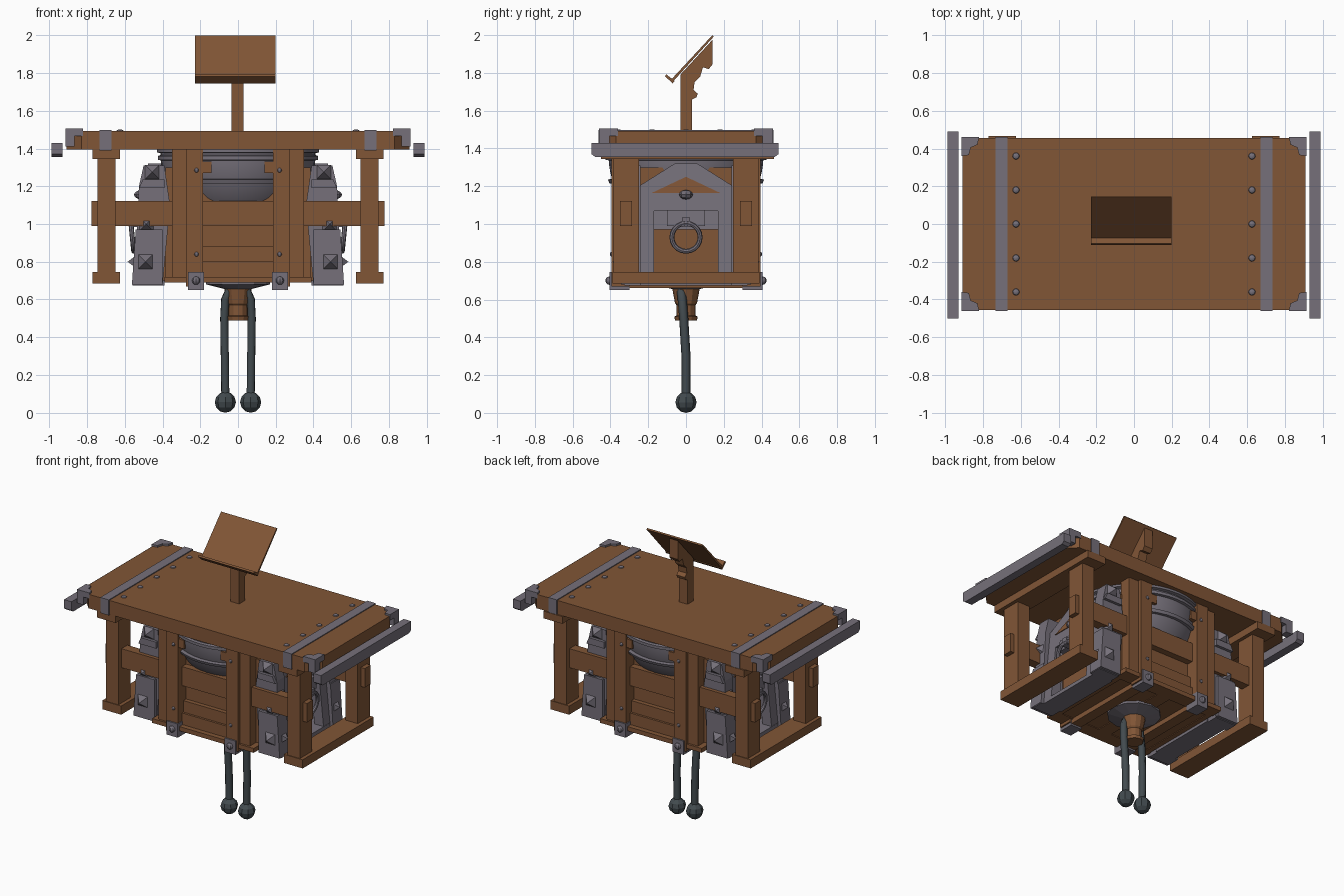
import bpy, bmesh, math
from mathutils import Vector, Matrix

cube = bpy.data.objects.get("Cube")
if cube:
    bpy.data.objects.remove(cube, do_unlink=True)


def material(name, rgb):
    m = bpy.data.materials.new(name)
    m.use_nodes = True
    m.diffuse_color = (*rgb, 1)
    m.node_tree.nodes["Principled BSDF"].inputs["Base Color"].default_value = (*rgb, 1)
    return m


WOOD = material("brown wood", (0.22, 0.092, 0.037))
STEEL = material("grey metal", (0.18, 0.163, 0.195))
IRON = material("dark iron", (0.055, 0.07, 0.078))
SIDES = (-1, 1)
CORNERS = [(a, b) for a in SIDES for b in SIDES]


def finish(name, bm, mat, smooth=False):
    bmesh.ops.recalc_face_normals(bm, faces=bm.faces)
    me = bpy.data.meshes.new(name)
    bm.to_mesh(me)
    bm.free()
    me.materials.append(mat)
    ob = bpy.data.objects.new(name, me)
    bpy.context.collection.objects.link(ob)
    if smooth:
        bpy.ops.object.select_all(action='DESELECT')
        ob.select_set(True)
        bpy.context.view_layer.objects.active = ob
        bpy.ops.object.shade_smooth_by_angle(angle=math.radians(35))
    return ob


def box(name, mat, x, y, z):
    bm = bmesh.new()
    bmesh.ops.create_cube(bm, size=1)
    for v in bm.verts:
        for i, (a, b) in enumerate((x, y, z)):
            v.co[i] = (a + b) / 2 + v.co[i] * (b - a)
    return finish(name, bm, mat)


def prism(name, mat, profile, axis, a, b, lean=0.0):
    """Extrude a 2D profile along an axis; lean pulls x inward with height."""
    bm = bmesh.new()
    face = bm.faces.new([bm.verts.new((*p[:axis], a, *p[axis:])) for p in profile])
    moved = bmesh.ops.extrude_face_region(bm, geom=[face])["geom"]
    for v in moved:
        if isinstance(v, bmesh.types.BMVert):
            v.co[axis] = b
    for v in bm.verts:
        v.co.x -= lean * (v.co.z - 0.68)
    return finish(name, bm, mat)


def lathe(name, mat, profile, steps=40, smooth=True):
    bm = bmesh.new()
    pts = [bm.verts.new((r, 0, z)) for r, z in profile]
    edges = [bm.edges.new(e) for e in zip(pts, pts[1:])]
    bmesh.ops.spin(bm, geom=pts + edges, axis=(0, 0, 1), cent=(0, 0, 0),
                   angle=2 * math.pi, steps=steps)
    bmesh.ops.remove_doubles(bm, verts=bm.verts, dist=0.0005)
    return finish(name, bm, mat, smooth)


def knob(name, mat, at, r, flat=(1, 1, 1), seg=8):
    bm = bmesh.new()
    bmesh.ops.create_uvsphere(bm, u_segments=seg, v_segments=6, radius=r,
                              matrix=Matrix.Translation(at) @ Matrix.Diagonal((*flat, 1)))
    return finish(name, bm, mat)


def stud(name, at, size, height, direction):
    """Square pyramid stud pointing along direction."""
    bm = bmesh.new()
    turn = Vector(direction).to_track_quat('Z', 'Y').to_matrix().to_4x4()
    bmesh.ops.create_cone(bm, cap_ends=True, segments=4, radius1=size * 0.71, radius2=0,
                          depth=height, matrix=Matrix.Translation(at) @ turn
                          @ Matrix.Rotation(math.pi / 4, 4, 'Z'))
    return finish(name, bm, STEEL)


def span(s, a, b):
    return tuple(sorted((s * a, s * b)))


# Table top with cut corners
outline = [(.83, .455), (.91, .37), (.91, -.37), (.83, -.455),
           (-.83, -.455), (-.91, -.37), (-.91, .37), (-.83, .455)]
prism("table_top", WOOD, outline, 2, 1.395, 1.492)

for s in SIDES:
    # Metal straps, rivets and end rails of the table
    box("table_strap", STEEL, span(s, .67, .735), (-.46, .46), (1.49, 1.498))
    for t in SIDES:
        box("strap_end", STEEL, span(s, .67, .735), span(t, .45, .462), (1.39, 1.498))
    for i in range(-2, 3):
        knob("table_rivet", STEEL, (s * .625, i * .18, 1.492), .019, (1, 1, .5))
    prism("end_rail", STEEL, [(-.5, 1.37), (-.5, 1.43), (.49, 1.43), (.49, 1.37),
                              (.47, 1.355), (-.48, 1.355)], 0, *span(s, .93, .987))
    # Trestle ends
    box("trestle_cap", WOOD, span(s, .625, .77), (-.45, .465), (1.345, 1.395))
    box("trestle_foot", WOOD, span(s, .625, .77), (-.39, .39), (.685, .745))
    for t in SIDES:
        box("trestle_post", WOOD, span(s, .65, .745), span(t, .25, .385), (.74, 1.35))

for t in SIDES:
    box("cross_beam", WOOD, (-.775, .775), span(t, .285, .35), (.99, 1.122))

# Table corner brackets
for s, t in CORNERS:
    plate = [(.82, .46), (.915, .46), (.915, .36), (.875, .365),
             (.865, .405), (.83, .42)]
    prism("corner_plate", STEEL, [(s * x, t * y) for x, y in plate], 2, 1.465, 1.505)
    box("corner_guard", STEEL, span(s, .865, .915), span(t, .405, .46), (1.41, 1.505))

# Crate body
for t in SIDES:
    box("crate_panel", WOOD, (-.35, .35), span(t, .285, .305), (.69, 1.2))
    for z, d in ((.72, .35), (.8, .335)):
        box("crate_plank", WOOD, (-.35, .35), span(t, .3, d), (z, z + .08))
    box("crate_rail", WOOD, (-.39, .39), span(t, .3, .385), (.69, .72))
    for s in SIDES:
        box("crate_post", WOOD, span(s, .185, .275), span(t, .3, .395), (.67, 1.395))
        box("crate_side_board", WOOD, span(s, .27, .35), span(t, .29, .37), (.69, 1.395))
        box("bowl_wedge", WOOD, span(s, .14, .19), span(t, .34, .39), (1.27, 1.33))
        for z in (.84, 1.285):
            knob("post_rivet", STEEL, (s * .22, t * .395, z), .012, (1, .7, 1))
        box("post_shoe", STEEL, span(s, .18, .265), span(t, .3, .405), (.65, .745))
        knob("shoe_rivet", STEEL, (s * .222, t * .405, .7), .022)
for s in SIDES:
    box("crate_side", WOOD, span(s, .35, .385), (-.3, .3), (.69, 1.3))
    box("floor_runner", WOOD, span(s, .185, .26), (-.39, .39), (.662, .7))
    box("floor_board", WOOD, span(s, .04, .36), (-.3, .3), (.695, .71))
box("floor_centre", WOOD, (-.05, .05), (-.3, .3), (.69, .71))

# Round bowl with raised bands
bowl = []
for i in range(15):
    a = math.pi / 2 * i / 14
    bowl.append((.41 * math.sin(a), 1.36 - .41 * math.cos(a)))
lathe("bowl", STEEL, bowl + [(.41, 1.395)])
lathe("bowl_rim", STEEL, [(.40, 1.335), (.425, 1.34), (.425, 1.36), (.41, 1.365),
                          (.41, 1.375), (.43, 1.38), (.43, 1.395)])
lathe("bowl_band", STEEL, [(.385, 1.215), (.405, 1.215), (.413, 1.235), (.39, 1.24)])

# Sloping metal ends of the crate
LEAN = .1
arch = [(-.25, .68), (-.25, 1.2), (-.06, 1.32), (.06, 1.32), (.25, 1.2), (.25, .68),
        (.17, .68), (.17, 1.07), (-.17, 1.07), (-.17, .68)]
for s in SIDES:
    lean = LEAN * s
    prism("end_arch", STEEL, arch, 0, s * .47, s * .54, lean)
    prism("end_gable", WOOD, [(-.18, 1.165), (.18, 1.165), (0, 1.25)], 0,
          s * .53, s * .546, lean)
    prism("end_lintel", STEEL, [(-.17, .97), (.17, .97), (.17, 1.07), (-.17, 1.07)], 0,
          s * .38, s * .515, lean)
    prism("ring_plate", STEEL, [(-.1, .99), (.1, .99), (.1, 1.075), (-.1, 1.075)], 0,
          s * .5, s * .565, lean)
    box("end_sill", STEEL, span(s, .39, .54), (-.25, .25), (.675, .70))
    box("end_inner_panel", WOOD, span(s, .38, .43), (-.18, .18), (.70, .98))
    knob("end_peg", STEEL, (s * .505, 0, 1.155), .036, (1.3, 1, .7))
    box("ring_lug", STEEL, span(s, .52, .575), (-.022, .022), (.985, 1.035))
    # Hanging ring
    bpy.ops.mesh.primitive_torus_add(major_segments=20, minor_segments=8, major_radius=.075,
                                     minor_radius=.013, location=(s * .56, 0, .93),
                                     rotation=(0, math.pi / 2 + s * .1, 0))
    ring = bpy.context.object
    ring.name = "hanging_ring"
    ring.data.materials.append(STEEL)
    bpy.ops.object.shade_smooth_by_angle()
    # Corner buttresses with raised blocks and pyramid studs
    for t in SIDES:
        side = [(s * .40, .675), (s * .56, .675), (s * .535, .98), (s * .525, 1.2),
                (s * .5, 1.31), (s * .39, 1.31), (s * .36, 1.1)]
        prism("buttress", STEEL, side, 1, t * .24, t * .325)
        for z0, z1, x0, x1 in ((.68, .97, .40, .562), (1.19, 1.235, .39, .525)):
            prism("buttress_block", STEEL,
                  [(s * x0, z0), (s * x1, z0), (s * (x1 - .02), z1), (s * x0, z1)],
                  1, t * .24, t * .345)
        for x, z, d in ((.49, .8, .345), (.485, 1.0, .325), (.455, 1.275, .325)):
            stud("buttress_stud", (s * x, t * (d + .022), z), .075, .045, (0, t, 0))
        for z in (.8, 1.09):
            stud("buttress_side_stud", (s * (.572 - .06 * (z - .68)), t * .285, z),
                 .06, .04, (s, 0, 0))

# Spout and wooden plug below the crate
lathe("spout_plate", STEEL, [(0, .655), (.07, .655), (.17, .68), (.17, .7)], 12, False)
lathe("plug", WOOD, [(0, .49), (.058, .49), (.062, .51), (.05, .515), (.05, .57),
                     (.058, .58), (.075, .67)], 12, False)

# Pair of hanging iron arms with ball ends
for s in SIDES:
    curve = bpy.data.curves.new("iron_arm", 'CURVE')
    curve.dimensions = '3D'
    curve.bevel_depth = .024
    curve.bevel_resolution = 1
    curve.use_fill_caps = True
    path = [(.01, -.02, .665), (.045, -.025, .65), (.068, -.02, .60),
            (.073, -.012, .5), (.07, 0, .3), (.067, 0, .08)]
    spline = curve.splines.new('POLY')
    spline.points.add(len(path) - 1)
    for p, (x, y, z) in zip(spline.points, path):
        p.co = (s * x, y, z, 1)
    curve.materials.append(IRON)
    bpy.context.collection.objects.link(bpy.data.objects.new("iron_arm", curve))
    knob("iron_ball", IRON, (s * .067, 0, .056), .056)

# Lectern on the table
stand = [(-.03, 1.49), (.033, 1.49), (.033, 1.66), (.055, 1.67), (.062, 1.69), (.04, 1.71),
         (.045, 1.75), (.075, 1.78), (.09, 1.83), (.12, 1.82), (.14, 1.845), (.14, 1.975),
         (-.03, 1.79)]
prism("lectern_stand", WOOD, stand, 0, -.035, .03)
prism("lectern_board", WOOD, [(-.068, 1.755), (.147, 1.992), (.14, 2.0), (-.078, 1.765)],
      0, -.228, .2)
prism("lectern_lip", WOOD, [(-.07, 1.745), (-.112, 1.782), (-.104, 1.792), (-.06, 1.758)],
      0, -.228, .2)
